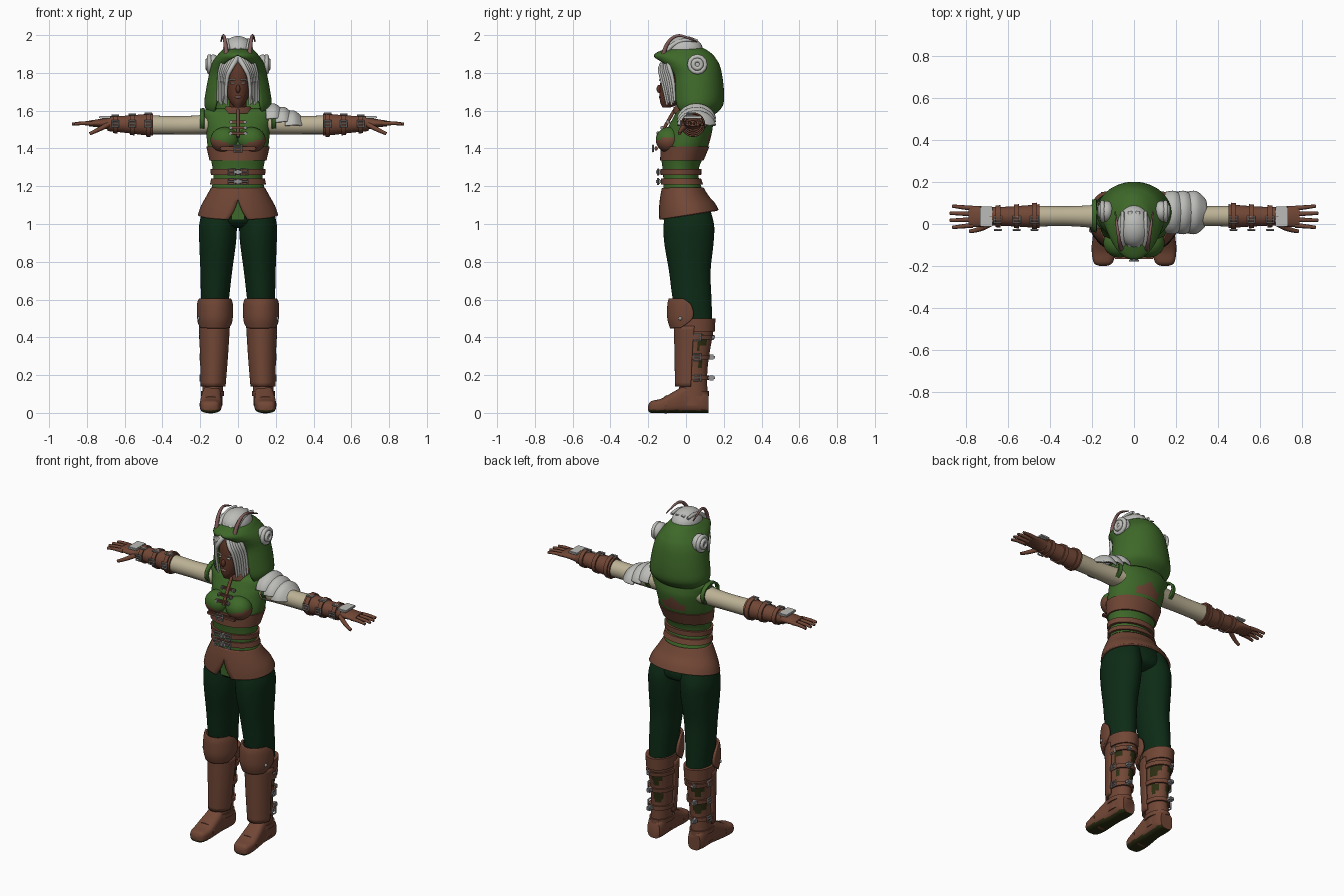
import bpy, bmesh
from math import sin, cos, radians
from mathutils import Vector, Matrix

cube = bpy.data.objects.get("Cube")
if cube:
    bpy.data.objects.remove(cube)


def material(name, r, g, b):
    m = bpy.data.materials.new(name)
    m.use_nodes = True
    m.diffuse_color = (r, g, b, 1)
    bsdf = m.node_tree.nodes["Principled BSDF"]
    bsdf.inputs["Base Color"].default_value = (r, g, b, 1)
    bsdf.inputs["Roughness"].default_value = 0.8
    return m


GREEN = material("tunic green", .048, .14, .022)
DARK = material("trouser green", .004, .024, .008)
BROWN = material("leather brown", .165, .062, .036)
BEIGE = material("sleeve beige", .5, .44, .3)
WHITE = material("pale grey", .5, .5, .48)
SKIN = material("skin", .11, .036, .02)
HORN = material("horn", .22, .11, .1)
METAL = material("metal", .3, .3, .3)
OLIVE = material("dark olive", .025, .027, .006)


def finish(name, mesh, mat):
    ob = bpy.data.objects.new(name, mesh)
    bpy.context.collection.objects.link(ob)
    mesh.materials.clear()
    mesh.materials.append(mat)
    bpy.ops.object.select_all(action='DESELECT')
    ob.select_set(True)
    bpy.context.view_layer.objects.active = ob
    bpy.ops.object.shade_smooth_by_angle(angle=radians(50))
    return ob


def from_bm(name, bm, mat):
    mesh = bpy.data.meshes.new(name)
    bm.to_mesh(mesh)
    bm.free()
    return finish(name, mesh, mat)


def spline(keys, n):
    # smooth rows between the key rows
    k = [keys[0]] + list(keys) + [keys[-1]]
    rows = []
    for a, b, c, d in zip(k, k[1:], k[2:], k[3:]):
        for i in range(n):
            t = i / n
            rows.append([q + t * (r - p) / 2 + t * t * (p - 2.5 * q + 2 * r - s / 2)
                         + t ** 3 * (1.5 * (q - r) + (s - p) / 2)
                         for p, q, r, s in zip(a, b, c, d)])
    return rows + [list(keys[-1])]


def shell(name, keys, mat, axis='z', s=1, off=0, power=1, thick=0, n=5, sides=40):
    # key: position, centre, radius, low, high, half sweep in degrees, tilt
    keys = [tuple(k) + (180, 0)[len(k) - 5:] for k in keys]
    bm = bmesh.new()
    rings = []
    for t, ca, ra, lo, hi, sweep, tilt in spline(keys, n):
        ring = []
        for i in range(sides + 1):
            ang = radians(off + min(sweep, 180) * (2 * i / sides - 1))
            sa, co = [abs(v) ** power * (1 if v > 0 else -1) for v in (sin(ang), cos(ang))]
            a, b = ca + ra * sa, (lo + hi) / 2 + (hi - lo) / 2 * co
            p = {'z': (a, b, t + tilt * b), 'x': (t, b, a), 'y': (a, t, b)}[axis]
            ring.append(bm.verts.new((p[0] * s, p[1], p[2])))
        rings.append(ring)
    for r, q in zip(rings, rings[1:]):
        for i in range(sides):
            bm.faces.new((r[i], r[i + 1], q[i + 1], q[i]))
    bmesh.ops.remove_doubles(bm, verts=bm.verts, dist=1e-4)
    if not thick:
        bmesh.ops.holes_fill(bm, edges=[e for e in bm.edges if e.is_boundary], sides=0)
    bmesh.ops.recalc_face_normals(bm, faces=bm.faces)
    ob = from_bm(name, bm, mat)
    if thick:
        mod = ob.modifiers.new("thickness", 'SOLIDIFY')
        mod.thickness, mod.offset = thick, 0
    return ob


def band(name, keys, t0, t1, grow, mat, axis='z', s=1):
    # strap that hugs a shell between two positions
    rows = []
    for t, g in ((t0, -.004), (t0, grow), (t1, grow), (t1, -.004)):
        for a, b in zip(keys, keys[1:]):
            if min(a[0], b[0]) <= t <= max(a[0], b[0]):
                f = (t - a[0]) / (b[0] - a[0])
                _, c, r, lo, hi = [p + f * (q - p) for p, q in zip(a[:5], b[:5])]
                rows.append((t, c, r + g, lo - g, hi + g))
                break
    return shell(name, rows, mat, axis, s, n=1)


def ball(name, loc, radii, mat):
    bm = bmesh.new()
    bmesh.ops.create_uvsphere(bm, u_segments=28, v_segments=18, radius=1,
                              matrix=Matrix.Translation(loc) @ Matrix.Diagonal((*radii, 1)))
    return from_bm(name, bm, mat)


def box(name, loc, size, mat):
    bm = bmesh.new()
    bmesh.ops.create_cube(bm, size=1, matrix=Matrix.Translation(loc) @ Matrix.Diagonal((*size, 1)))
    bmesh.ops.bevel(bm, geom=bm.edges[:], offset=min(size) * .25, segments=2, affect='EDGES')
    return from_bm(name, bm, mat)


def tube(name, pts, radius, mat, tip=1, loop=False):
    cu = bpy.data.curves.new(name, 'CURVE')
    cu.dimensions, cu.bevel_depth, cu.bevel_resolution = '3D', radius, 2
    cu.use_fill_caps = True
    sp = cu.splines.new('POLY' if loop else 'NURBS')
    sp.points.add(len(pts) - 1)
    for i, (p, co) in enumerate(zip(sp.points, pts)):
        p.co = (*co, 1)
        p.radius = 1 + (tip - 1) * i / (len(pts) - 1)
    sp.use_cyclic_u, sp.use_endpoint_u, sp.order_u = loop, True, 3
    tmp = bpy.data.objects.new(name + "_path", cu)
    mesh = bpy.data.meshes.new_from_object(tmp)
    bpy.data.objects.remove(tmp)
    return finish(name, mesh, mat)


def buckle(name, loc, u, v):
    c, u, v = Vector(loc), Vector(u), Vector(v)
    tube(name, [c + u + v, c + u - v, c - u - v, c - u + v], .005, METAL, loop=True)
    tube(name + "_prong", [c - u, c, c + u], .004, METAL)


def paint(ob, mat, rule):
    ob.data.materials.append(mat)
    for f in ob.data.polygons:
        if rule(f.center):
            f.material_index = len(ob.data.materials) - 1


# Tunic, bust and belts
torso = [(1.615, 0, .1, -.01, .09), (1.6, 0, .188, -.045, .125), (1.55, 0, .182, -.075, .14),
         (1.5, 0, .17, -.1, .14), (1.42, 0, .162, -.125, .12), (1.36, 0, .148, -.132, .095),
         (1.3, 0, .135, -.125, .07), (1.24, 0, .13, -.12, .068), (1.15, 0, .15, -.12, .1)]
tunic = shell("tunic", torso, GREEN, n=8, sides=64)
paint(tunic, BROWN, lambda c: c.y > .08 and 1.43 < c.z < 1.51 - abs(c.x) * .6 and abs(c.x) < .08)
band("chest_belt", torso, 1.335, 1.41, .008, BROWN)
for z in (1.225, 1.275):
    band("waist_strap", torso, z - .015, z + .015, .012, BROWN)
    for x in (-.035, .035):
        buckle("waist_buckle", (x, -.148, z), (.018, 0, 0), (0, 0, .016))
    box("waist_clasp", (0, -.145, z), (.03, .03, .028), METAL)
buckle("chest_buckle", (0, -.175, 1.4), (.02, 0, 0), (0, 0, .017))
box("chest_strap", (0, -.158, 1.4), (.19, .02, .02), BROWN)
for z, y in ((1.54, -.09), (1.51, -.118), (1.48, -.14)):
    box("lacing_bar", (0, y, z), (.09, .018, .014), BROWN)
    for x in (-.04, .04):
        box("lacing_stud", (x, y - .008, z), (.014, .016, .02), METAL)
tube("neck_cord", [(0, -.14, 1.46), (0, -.1, 1.54), (0, -.05, 1.62)], .009, BROWN)

# Flared skirt with a front slit, and hips beneath
shell("skirt", [(1.19, 0, .137, -.122, .088, 180, 0), (1.14, 0, .165, -.132, .115, 180, .05),
                (1.09, 0, .192, -.138, .148, 174, .12), (1.045, 0, .207, -.14, .168, 166, .16)],
      BROWN, thick=.012)
shell("hips", [(1.19, 0, .13, -.11, .08), (1.09, 0, .178, -.118, .125),
               (1.01, 0, .16, -.1, .13), (.98, 0, .08, -.05, .08)], DARK)
box("tunic_tail", (0, -.115, 1.09), (.07, .012, .14), GREEN)

# Hood, neck and head
shell("hood", [(1.585, 0, .15, -.06, .15, 125), (1.63, 0, .172, -.08, .19, 138),
               (1.7, 0, .165, -.085, .195, 140), (1.79, 0, .148, -.09, .185, 140),
               (1.84, 0, .135, -.12, .172, 146), (1.87, 0, .12, -.15, .155, 158),
               (1.895, 0, .1, -.163, .135, 180), (1.92, 0, .075, -.11, .1, 180),
               (1.935, 0, .04, -.05, .06, 180), (1.938, 0, .002, 0, .004, 180)], GREEN, thick=.012)
shell("neck", [(1.56, 0, .06, -.04, .07), (1.62, 0, .045, -.05, .05), (1.68, 0, .045, -.06, .05)], SKIN)
shell("collar", [(1.585, 0, .085, -.06, .08), (1.62, 0, .06, -.062, .065)], BROWN, thick=.01)
shell("head", [(1.618, 0, .018, -.125, -.08), (1.65, 0, .045, -.138, 0), (1.7, 0, .064, -.139, .04),
               (1.76, 0, .073, -.135, .07), (1.82, 0, .074, -.125, .08),
               (1.88, 0, .05, -.09, .06), (1.9, 0, .01, -.03, .02)], SKIN)
ball("nose", (0, -.14, 1.715), (.012, .016, .022), SKIN)
ball("lips", (0, -.137, 1.672), (.02, .007, .007), HORN)
ball("hair_crown", (0, -.01, 1.92), (.08, .1, .075), WHITE)
for s in (-1, 1):
    ball("eye", (s * .028, -.13, 1.745), (.013, .006, .005), WHITE)
    tube("brow", [(s * .014, -.139, 1.762), (s * .03, -.136, 1.768), (s * .05, -.124, 1.76)], .004, WHITE)
    for i in range(6):
        tube("hair_lock", [(s * .012 * i, -.09, 1.885), (s * (.03 + .012 * i), -.145 + .01 * i, 1.84),
                           (s * (.068 + .007 * i), -.125 + .012 * i, 1.76),
                           (s * (.062 + .009 * i), -.1 + .008 * i, 1.63 + .01 * (i % 3))], .016, WHITE, .4)
    # Coiled buns and horns
    ball("hair_bun", (s * .13, .06, 1.845), (.035, .05, .052), WHITE)
    for r in (.022, .042):
        tube("bun_coil", [(s * (.172 - r * .5), .06 + r * cos(a * .524), 1.845 + r * sin(a * .524))
                          for a in range(12)], .012, WHITE, loop=True)
    tube("horn", [(s * .06, -.12, 1.89), (s * .066, -.11, 1.95), (s * .075, -.05, 2.005),
                  (s * .085, .015, 1.985), (s * .09, .06, 1.965)], .013, HORN, .25)
    for i in range(3):
        x = .035 * i - .035
        tube("crown_lock", [(s * (.02 + x), -.1, 1.92), (s * (.02 + x), -.04, 1.99),
                            (s * (.02 + x), .06, 1.97)], .014, WHITE, .6)

# Layered shoulder guard on the left arm only
for i in range(3):
    x, top = .15 + .05 * i, 1.63 - .018 * i
    shell("shoulder_plate", [(x, top - .09, .085, -.04, .15, 80), (x + .045, top - .09, .092, -.045, .155, 78),
                             (x + .085, top - .115, .085, -.02, .13, 60),
                             (x + .095, top - .125, .08, .0, .11, 40)], WHITE, 'x', off=90, thick=.01)

arm = [(.12, 1.53, .055, -.03, .1), (.2, 1.525, .051, -.018, .09),
       (.32, 1.523, .048, -.01, .085), (.47, 1.525, .05, -.012, .087)]
bracer = [(.45, 1.526, .058, -.02, .095), (.5, 1.526, .055, -.016, .09),
          (.6, 1.528, .045, -.01, .083), (.69, 1.532, .04, -.006, .08)]
leg = [(1.1, .09, .09, -.1, .12), (1, .105, .1, -.118, .148), (.9, .108, .097, -.115, .146),
       (.75, .115, .084, -.09, .13), (.6, .122, .074, -.07, .135), (.46, .126, .065, -.04, .14)]
boot = [(.5, .128, .072, -.04, .148), (.44, .128, .07, -.04, .146), (.3, .128, .062, -.035, .122),
        (.2, .13, .056, -.03, .112), (.1, .135, .054, -.04, .114), (.04, .138, .055, -.045, .116)]
foot = [(-.2, .148, .018, .012, .04), (-.185, .147, .045, 0, .062), (-.13, .145, .057, 0, .076),
        (-.06, .142, .055, 0, .115), (0, .138, .051, 0, .145), (.08, .136, .052, 0, .13),
        (.118, .136, .04, 0, .1)]
for s in (-1, 1):
    bust = ball("bust", (s * .07, -.09, 1.445), (.076, .07, .068), GREEN)
    paint(bust, BROWN, lambda c: c.z < 1.41 + abs(c.x) * .32)
    # Sleeve, bracer and straps
    shell("sleeve", arm, BEIGE, 'x', s)
    shell("bracer", bracer, BROWN, 'x', s)
    shell("armhole_trim", [(.178, 1.55, .058, -.035, .115), (.2, 1.55, .056, -.03, .11)],
          GREEN, 'x', s, thick=.012)
    for x in (.475, .56, .65):
        band("bracer_strap", bracer, x - .012, x + .012, .008, BROWN, 'x', s)
        buckle("bracer_buckle", (s * x, .02, 1.585 - (x - .475) * .06), (.017, 0, 0), (0, .014, 0))
        buckle("bracer_front_buckle", (s * x, -.028, 1.53), (.016, 0, 0), (0, 0, .016))
    # Glove with hand plate, fingers and thumb
    shell("palm", [(.67, 1.53, .034, -.002, .078), (.73, 1.533, .023, -.015, .085),
                   (.79, 1.532, .015, -.012, .086)], BROWN, 'x', s)
    box("hand_plate", (s * .705, .035, 1.565), (.06, .095, .014), WHITE)
    for i in range(4):
        y = .075 - .027 * i
        tip = .885 - .012 * abs(i - 1.5)
        tube("finger", [(s * .77, y, 1.532), (s * .83, y + (1.5 - i) * .004, 1.536),
                        (s * tip, y + (1.5 - i) * .007, 1.528)], .012, BROWN, .65)
    tube("thumb", [(s * .69, .0, 1.525), (s * .735, -.03, 1.5), (s * .785, -.035, 1.478)], .015, BROWN, .6)
    # Trousers, boots and leg armour
    shell("trouser_leg", leg, DARK, s=s)
    shaft = shell("boot_shaft", boot, BROWN, s=s)
    paint(shaft, OLIVE, lambda c: c.y > .06 and .17 < c.z < .42 and sin(c.z * 55) + sin(c.x * 70) > .5)
    band("boot_cuff", boot, .43, .5, .008, BROWN, s=s)
    shoe = shell("boot_foot", foot, BROWN, 'y', s, power=.65)
    paint(shoe, OLIVE, lambda c: c.z < .016)
    band("ankle_strap", boot, .09, .115, .007, BROWN, s=s)
    band("toe_seam", foot, -.115, -.1, .003, BROWN, 'y', s)
    shell("shin_guard", [(.46, .125, .076, -.058, .13, 95), (.3, .127, .068, -.055, .115, 92),
                         (.14, .132, .06, -.052, .105, 90)], BROWN, s=s, off=180, thick=.012)
    shell("knee_guard", [(.605, .122, .082, -.085, .13, 70), (.57, .122, .088, -.092, .14, 92),
                         (.5, .122, .087, -.092, .13, 98), (.45, .123, .078, -.078, .12, 60)],
          BROWN, s=s, off=180, thick=.014)
    ball("knee_rivet", (s * .208, -.03, .5), (.008, .01, .01), METAL)
    for z in (.185, .295, .4):
        band("boot_strap", boot, z - .012, z + .012, .01, BROWN, s=s)
        buckle("boot_buckle", (s * .2, .06, z), (0, .018, 0), (0, 0, .016))
        box("boot_clasp", (s * .15, .135, z), (.03, .035, .026), METAL)
